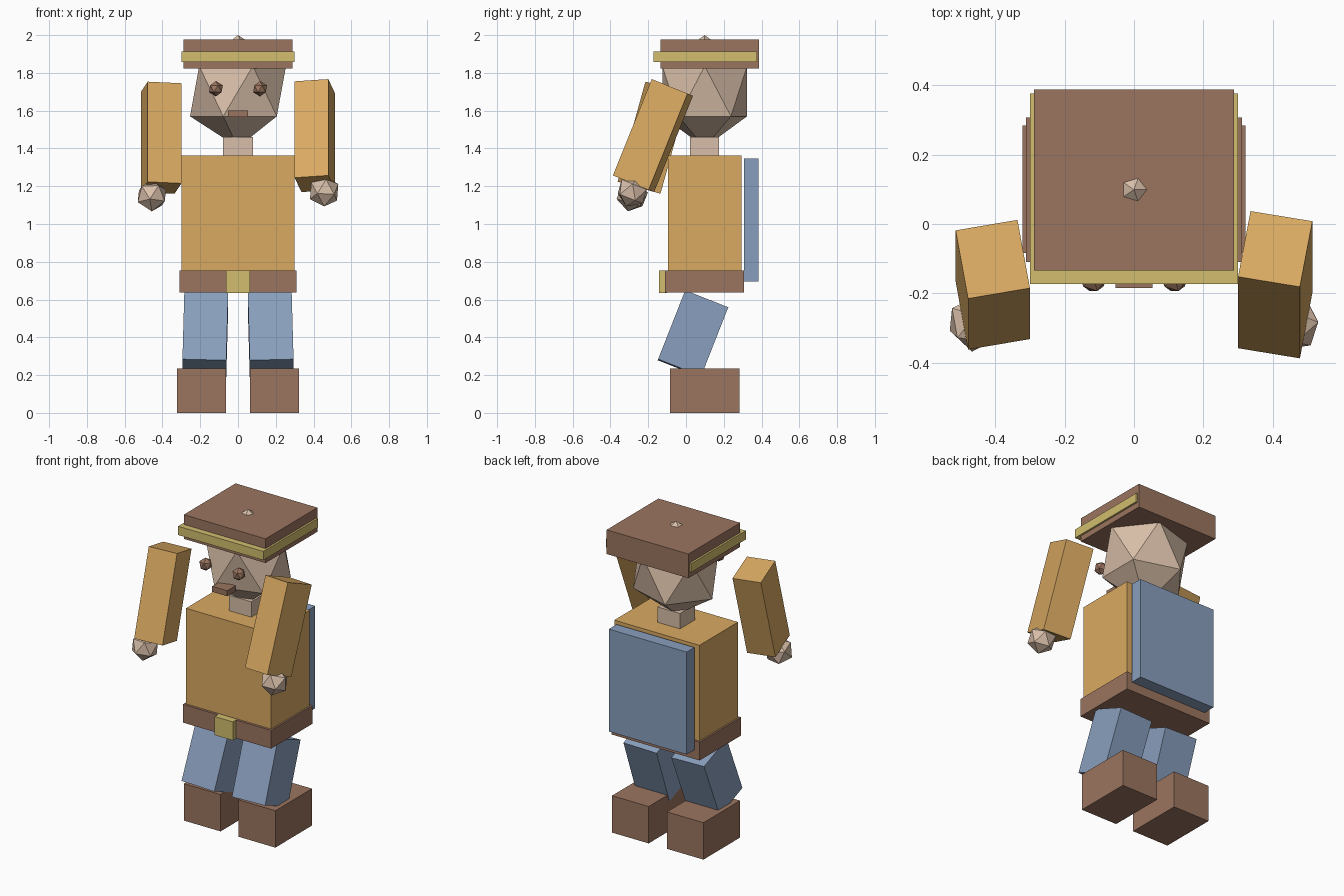
import bpy
import math
from mathutils import Matrix, Vector

default_cube = bpy.data.objects.get("Cube")
if default_cube:
    bpy.data.objects.remove(default_cube, do_unlink=True)


def to_linear(channel):
    c = channel / 255
    return c / 12.92 if c <= 0.04045 else ((c + 0.055) / 1.055) ** 2.4


def make_material(name, red, green, blue):
    colour = (to_linear(red), to_linear(green), to_linear(blue), 1)
    material = bpy.data.materials.new(name)
    material.use_nodes = True
    material.diffuse_color = colour
    shader = next(n for n in material.node_tree.nodes if n.type == 'BSDF_PRINCIPLED')
    shader.inputs["Base Color"].default_value = colour
    return material


tan = make_material("tan cloth", 218, 170, 98)
blue = make_material("blue cloth", 137, 159, 189)
brown = make_material("brown leather", 155, 117, 96)
yellow = make_material("yellow trim", 210, 190, 110)
skin = make_material("pale skin", 216, 190, 168)


def rotation(x=0, y=0, z=0):
    """Turn about local z, then y, then x (degrees)."""
    result = Matrix.Identity(4)
    for angle, axis in ((x, 'X'), (y, 'Y'), (z, 'Z')):
        result = result @ Matrix.Rotation(math.radians(angle), 4, axis)
    return result


def finish(name, material, centre, size, turn):
    part = bpy.context.object
    part.name = name
    part.data.name = name
    part.data.materials.append(material)
    scale = Matrix.Diagonal(Vector(size).to_4d())
    part.data.transform((turn or Matrix.Identity(4)) @ scale)
    part.location = centre
    return part


def box(name, material, centre, size, turn=None):
    bpy.ops.mesh.primitive_cube_add(size=1)
    return finish(name, material, centre, size, turn)


def span(name, material, half_x, y_range, z_range, x=0):
    """Upright box given by its half width and its y and z limits."""
    (y0, y1), (z0, z1) = y_range, z_range
    return box(name, material, (x, (y0 + y1) / 2, (z0 + z1) / 2),
               (2 * half_x, y1 - y0, z1 - z0))


def ball(name, material, centre, radii, turn=None, detail=1):
    bpy.ops.mesh.primitive_ico_sphere_add(subdivisions=detail, radius=1)
    return finish(name, material, centre, radii, turn)


# Torso, belt and back panel
span("torso", tan, 0.30, (-0.095, 0.293), (0.75, 1.362))
span("belt", brown, 0.311, (-0.11, 0.307), (0.637, 0.753))
span("buckle", yellow, 0.064, (-0.143, -0.1), (0.636, 0.754))
span("back_panel", blue, 0.274, (0.307, 0.385), (0.695, 1.347))

# Neck and faceted head
span("neck", skin, 0.079, (0.021, 0.174), (1.355, 1.46))
ball("head", skin, (0, 0.099, 1.703), (0.284, 0.264, 0.297))
span("mouth", brown, 0.053, (-0.184, -0.1), (1.567, 1.602))

# Square hat with a trim band
span("hat", brown, 0.288, (-0.134, 0.387), (1.822, 1.976))
span("hat_band", yellow, 0.30, (-0.173, 0.376), (1.858, 1.914))

# Paired parts: the arms swing by different amounts
for side, sign, swing, arm_z, hand_z in (("left", 1, -22, 1.468, 1.172),
                                         ("right", -1, -15.5, 1.457, 1.149)):
    arm_turn = rotation(x=swing, z=-10 * sign)
    box(side + "_arm", tan, (0.407 * sign, -0.175, arm_z), (0.181, 0.207, 0.55), arm_turn)
    ball(side + "_hand", skin, (0.456 * sign, -0.285, hand_z), (0.085,) * 3, arm_turn)
    box(side + "_leg", blue, (0.173 * sign, 0.037, 0.419), (0.232, 0.245, 0.392),
        rotation(x=-21.5, y=-1.5 * sign))
    span(side + "_boot", brown, 0.129, (-0.084, 0.284), (0, 0.235), x=0.193 * sign)
    ball(side + "_eye", brown, (0.117 * sign, -0.158, 1.716), (0.041,) * 3)
